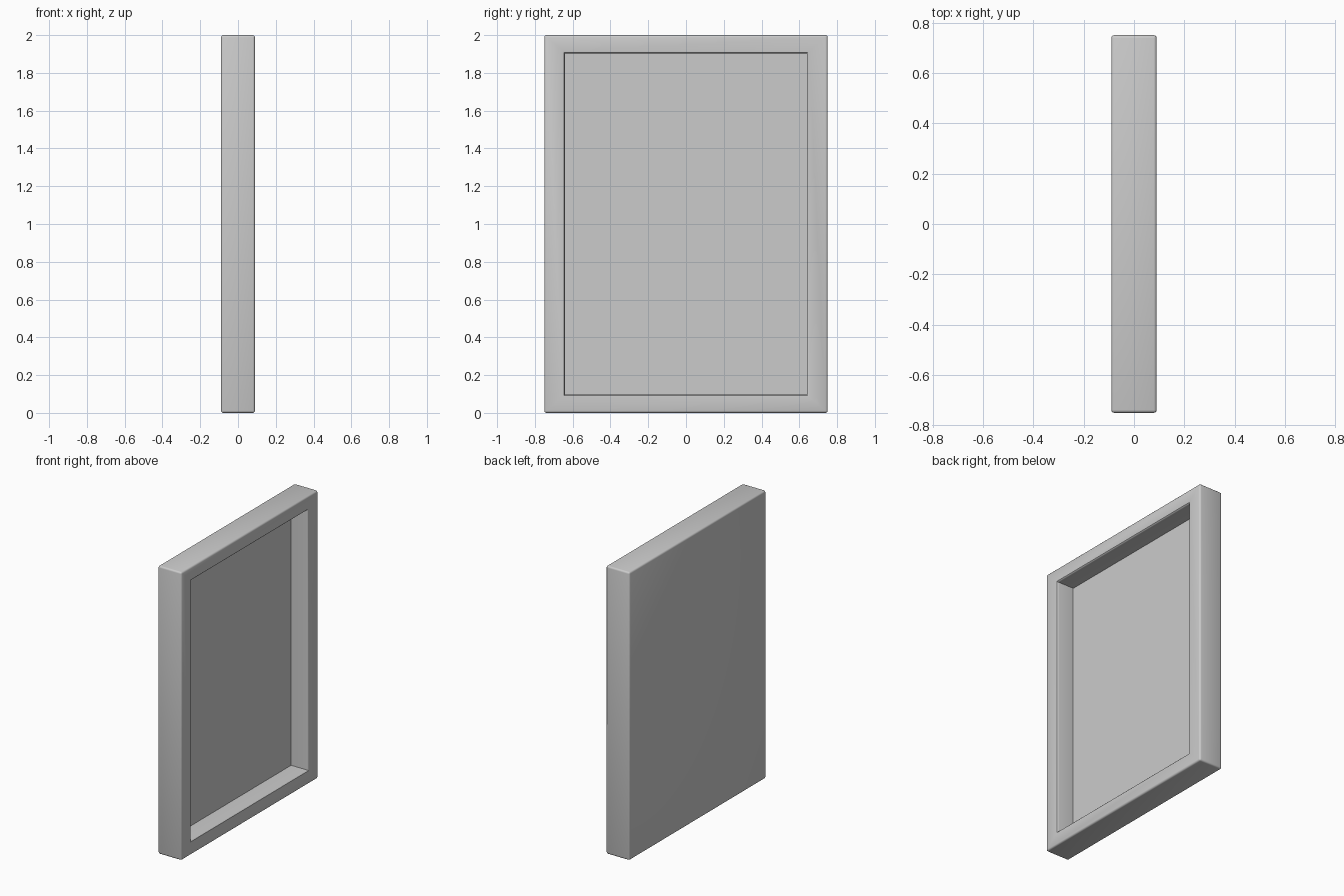
import bpy, bmesh

if "Cube" in bpy.data.objects:
    bpy.data.objects.remove(bpy.data.objects["Cube"])

HX, HY, HEIGHT = 0.09, 0.75, 2.0      # half depth, half width, height
OPEN_Y, OPEN_Z = 0.64, 0.903          # half size of the recess
FLOOR_X = -0.04                       # recess floor
ROUND = 0.012

bm = bmesh.new()

# Outer slab
bmesh.ops.create_cube(bm, size=1)
for v in bm.verts:
    v.co.x *= 2 * HX
    v.co.y *= 2 * HY
    v.co.z = v.co.z * HEIGHT + HEIGHT / 2
outer_edges = list(bm.edges)

# Rim around the open +x face
face = max(bm.faces, key=lambda f: f.calc_center_median().x)
bmesh.ops.inset_region(bm, faces=[face], thickness=0.1, use_even_offset=True)
for v in face.verts:
    v.co.y = OPEN_Y if v.co.y > 0 else -OPEN_Y
    v.co.z = HEIGHT / 2 + (OPEN_Z if v.co.z > HEIGHT / 2 else -OPEN_Z)
rim_edges = list(face.edges)

# Recess pushed in from the rim
walls = bmesh.ops.extrude_discrete_faces(bm, faces=[face])
floor = walls["faces"][0]
for v in floor.verts:
    v.co.x = FLOOR_X

# Softly rounded outer edges and opening lip
bm.normal_update()
edges = [e for e in outer_edges + rim_edges if e.is_valid]
bmesh.ops.bevel(bm, geom=edges, offset=ROUND, segments=3, profile=0.5,
                affect='EDGES', clamp_overlap=True)
bmesh.ops.recalc_face_normals(bm, faces=bm.faces)

mesh = bpy.data.meshes.new("framed_panel")
bm.to_mesh(mesh)
bm.free()
panel = bpy.data.objects.new("framed_panel", mesh)
bpy.context.collection.objects.link(panel)
bpy.context.view_layer.objects.active = panel
panel.select_set(True)
bpy.ops.object.shade_smooth_by_angle()
